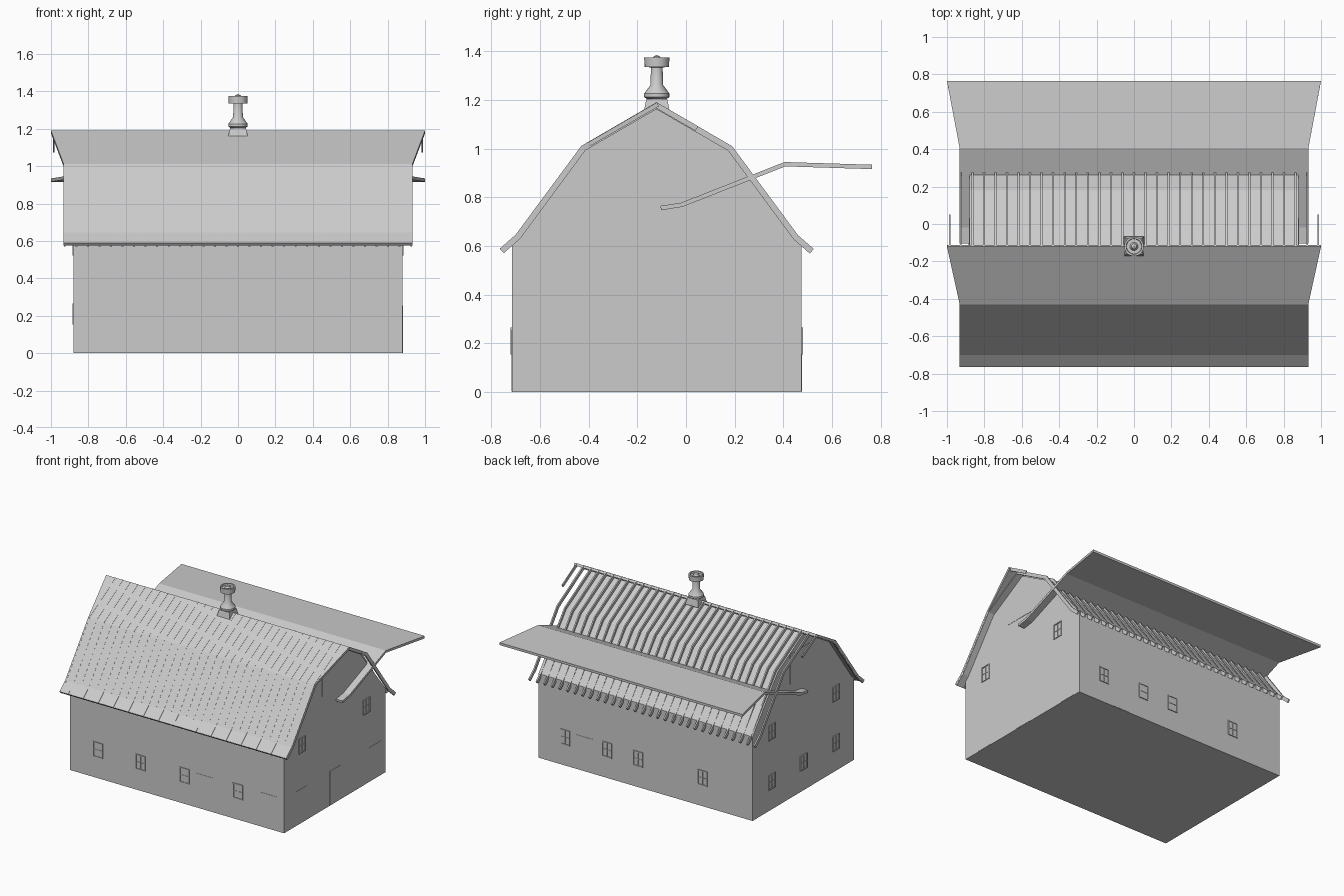
import bpy, bmesh
from mathutils import Vector

cube = bpy.data.objects.get("Cube")
if cube:
    bpy.data.objects.remove(cube, do_unlink=True)

grey = bpy.data.materials.new("plain_grey")
grey.use_nodes = True
COLOUR = (0.6, 0.6, 0.6, 1)
grey.diffuse_color = COLOUR
grey.node_tree.nodes["Principled BSDF"].inputs["Base Color"].default_value = COLOUR

RIDGE_Y = -0.12


def finish(name, bm):
    bmesh.ops.recalc_face_normals(bm, faces=bm.faces)
    mesh = bpy.data.meshes.new(name)
    bm.to_mesh(mesh)
    bm.free()
    mesh.materials.append(grey)
    obj = bpy.data.objects.new(name, mesh)
    bpy.context.collection.objects.link(obj)
    return obj


def box(bm, low, high):
    verts = bmesh.ops.create_cube(bm, size=1)["verts"]
    for v in verts:
        v.co = Vector([high[i] if v.co[i] > 0 else low[i] for i in range(3)])


def offset(points, thick):
    """Lower side of a bent sheet whose upper side is a (y, z) path."""
    pts = [Vector(p) for p in points]
    result = []
    for i, p in enumerate(pts):
        along = Vector((0, 0))
        if i:
            along += (p - pts[i - 1]).normalized()
        if i < len(pts) - 1:
            along += (pts[i + 1] - p).normalized()
        along.normalize()
        normal = Vector((along.y, -along.x))
        if normal.y > 0:
            normal = -normal
        result.append(p + normal * thick)
    return result


def strip(bm, points, spans, thick):
    """Bent sheet along a (y, z) path, with one (x0, x1) span per point."""
    rings = []
    for top, low, (x0, x1) in zip(points, offset(points, thick), spans):
        rings.append([bm.verts.new((x, p[0], p[1]))
                      for x, p in ((x0, top), (x1, top), (x1, low), (x0, low))])
    for a, b in zip(rings, rings[1:]):
        for i in range(4):
            j = (i + 1) % 4
            bm.faces.new((a[i], a[j], b[j], b[i]))
    bm.faces.new(rings[0])
    bm.faces.new(rings[-1])


# Solid barn body with gambrel gables
bm = bmesh.new()
profile = [(-0.715, 0), (0.475, 0), (0.475, 0.625), (0.18, 0.992),
           (RIDGE_Y, 1.165), (-0.42, 0.992), (-0.715, 0.625)]
ends = [[bm.verts.new((x, y, z)) for y, z in profile] for x in (-0.88, 0.88)]
for end in ends:
    bm.faces.new(end)
for i in range(len(profile)):
    j = (i + 1) % len(profile)
    bm.faces.new((ends[0][i], ends[0][j], ends[1][j], ends[1][i]))
finish("barn_body", bm)

# Front roof and the displaced rear roof, both flaring towards the ridge edge
front_path = [(-0.765, 0.588), (-0.7, 0.645), (-0.43, 1.01), (RIDGE_Y, 1.19)]
loose_path = [(-0.105, 0.765), (-0.02, 0.778), (0.405, 0.945), (0.765, 0.934)]
flare = [(-0.932, 0.932)] * 3 + [(-1, 1)]
for name, path in (("front_roof", front_path), ("rear_roof_panel", loose_path)):
    bm = bmesh.new()
    strip(bm, path, flare, 0.018)
    finish(name, bm)

# Rafters on both slopes; the front ones show only as fine ribs
rear_path = [(2 * RIDGE_Y - y, z) for y, z in front_path]
rib_path = [(y, z + 0.0015) for y, z in front_path]
COUNT = 31
for name, path in (("front_rafters", rib_path), ("rear_rafters", rear_path)):
    bm = bmesh.new()
    for i in range(COUNT):
        x = -0.926 + 1.852 * i / (COUNT - 1)
        strip(bm, path, [(x - 0.005, x + 0.005)] * 4, 0.025)
    finish(name, bm)

# Short outer rafters under the gable hood
bm = bmesh.new()
for s in (-1, 1):
    strip(bm, [(0.05, 1.092), (RIDGE_Y, 1.19)],
          [(s * 0.985 - 0.004, s * 0.985 + 0.004)] * 2, 0.022)
finish("hood_rafters", bm)


# Walls: axis of the outward direction, its sign, and the wall's position
WALLS = {"front": (1, -1, -0.715), "rear": (1, 1, 0.475),
         "left": (0, 1, 0.88), "right": (0, -1, -0.88)}


def plate(bm, wall, u0, u1, z0, z1, depth):
    axis, sign, place = WALLS[wall]
    a, b = sorted((place - sign * 0.004, place + sign * depth))
    if axis == 1:
        box(bm, (u0, a, z0), (u1, b, z1))
    else:
        box(bm, (a, u0, z0), (b, u1, z1))


def window(bm, wall, u, z):
    w, h, t = 0.04, 0.056, 0.007
    plate(bm, wall, u - w, u + w, z - h, z + h, 0.001)
    for s in (-1, 1):
        edge = u + s * (w - t / 2)
        plate(bm, wall, edge - t / 2, edge + t / 2, z - h, z + h, 0.006)
        edge = z + s * (h - t / 2)
        plate(bm, wall, u - w, u + w, edge - t / 2, edge + t / 2, 0.006)
    plate(bm, wall, u - 0.002, u + 0.002, z - h, z + h, 0.004)
    plate(bm, wall, u - w, u + w, z - 0.002, z + 0.002, 0.004)


# Windows
LOW, HIGH = 0.21, 0.578
windows = {"front": [(x, LOW) for x in (-0.65, -0.3, 0.06, 0.5)],
           "rear": [(x, LOW) for x in (-0.47, 0.06, 0.315, 0.66)],
           "left": [(y, HIGH) for y in (-0.505, 0.25)],
           "right": [(y, HIGH) for y in (-0.505, 0.25)]
           + [(y, LOW) for y in (-0.505, -0.125, 0.25)]}
for wall, places in windows.items():
    bm = bmesh.new()
    for u, z in places:
        window(bm, wall, u, z)
    finish(wall + "_windows", bm)

# Flush doors
doors = {"front": (0.225, 0.755), "rear": (0.505,), "left": (-0.52, -0.11, 0.35)}
for wall, places in doors.items():
    bm = bmesh.new()
    for u in places:
        plate(bm, wall, u - 0.07, u + 0.07, 0.002, 0.255, 0.002)
    finish(wall + "_doors", bm)

# Hay doors high in the gables
for wall in ("left", "right"):
    bm = bmesh.new()
    plate(bm, wall, -0.27, 0.033, 0.847, 1.07, 0.002)
    finish(wall + "_hay_door", bm)

# Ventilator: tapered square base
bm = bmesh.new()
box(bm, (-0.053, RIDGE_Y - 0.053, 1.155), (0.053, RIDGE_Y + 0.053, 1.205))
for v in bm.verts:
    if v.co.z > 1.18:
        v.co.x *= 0.8
        v.co.y = RIDGE_Y + (v.co.y - RIDGE_Y) * 0.8
finish("ventilator_base", bm)

# Ventilator: turned stack with a hollow cap and a small centre point
bm = bmesh.new()
outline = [(0.034, 1.2), (0.052, 1.212), (0.052, 1.226), (0.026, 1.262),
           (0.024, 1.334), (0.05, 1.336), (0.052, 1.375), (0.042, 1.375),
           (0.04, 1.362), (0.022, 1.362), (0.014, 1.378), (0.001, 1.385)]
verts = [bm.verts.new((r, RIDGE_Y, z)) for r, z in outline]
edges = [bm.edges.new(pair) for pair in zip(verts, verts[1:])]
bmesh.ops.spin(bm, geom=verts + edges, cent=(0, RIDGE_Y, 0), axis=(0, 0, 1),
               angle=6.283185, steps=20, use_merge=True)
bmesh.ops.remove_doubles(bm, verts=bm.verts, dist=0.0001)
stack = finish("ventilator_stack", bm)
bpy.ops.object.select_all(action="DESELECT")
stack.select_set(True)
bpy.context.view_layer.objects.active = stack
bpy.ops.object.shade_smooth_by_angle(angle=0.6)
